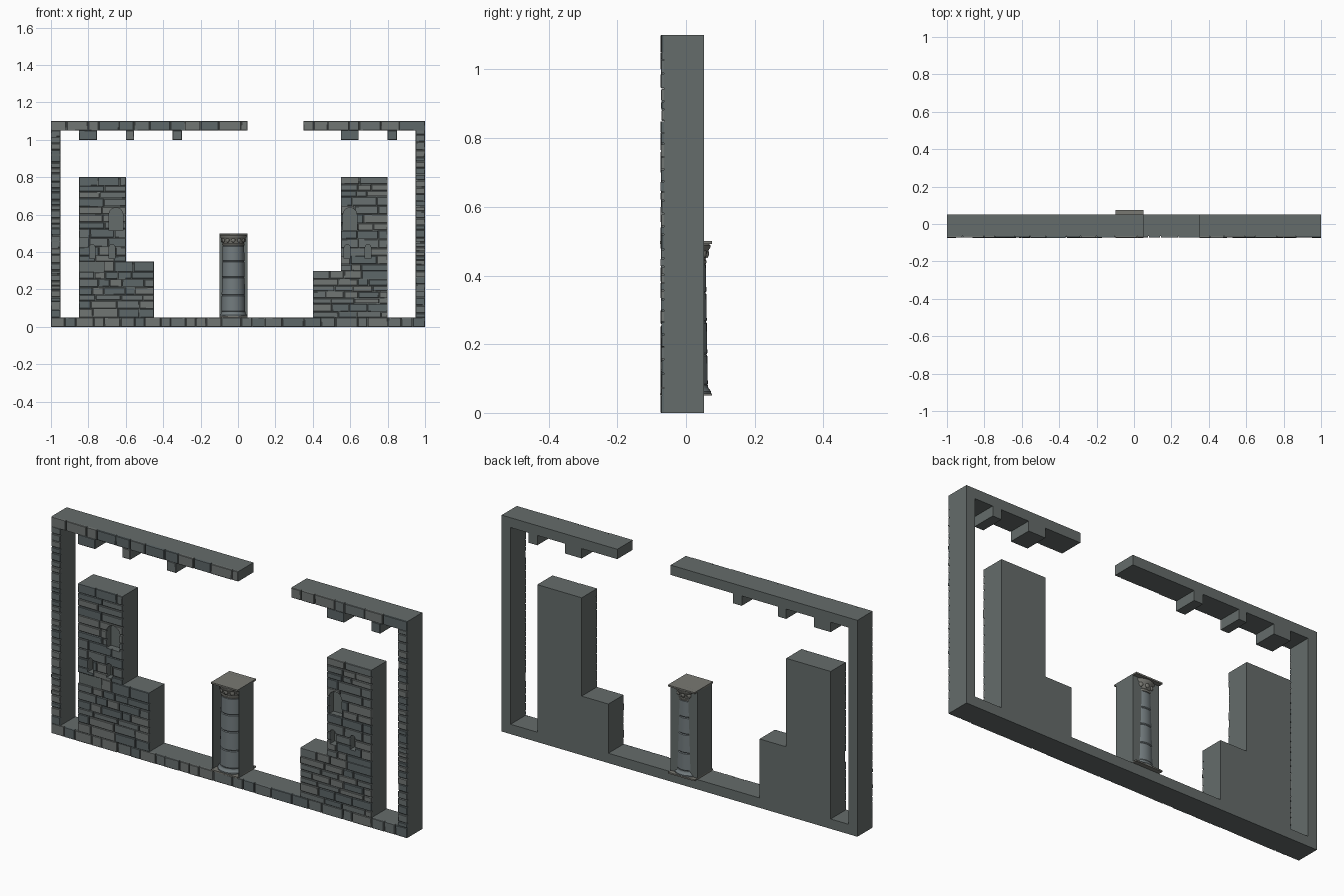
import bpy, bmesh, math, random
from mathutils import Matrix, Vector

if "Cube" in bpy.data.objects:
    bpy.data.objects.remove(bpy.data.objects["Cube"])

random.seed(7)
FRONT, BACK, FACE = -0.064, 0.052, -0.074   # body front, body back, stone face


def material(name, col):
    m = bpy.data.materials.new(name)
    m.diffuse_color = (*col, 1)
    m.use_nodes = True
    m.node_tree.nodes["Principled BSDF"].inputs["Base Color"].default_value = m.diffuse_color
    return m


STONE = material("dark_stone", (0.13, 0.15, 0.145))
BRICKS = [material("brick_a", (0.14, 0.16, 0.16)),
          material("brick_b", (0.165, 0.18, 0.175)),
          material("brick_c", (0.11, 0.135, 0.14))]
SHAFT = material("column_stone", (0.17, 0.20, 0.21))
CARVED = material("carved_stone", (0.19, 0.19, 0.17))


def finish(bm, name, mats):
    bmesh.ops.recalc_face_normals(bm, faces=bm.faces[:])
    me = bpy.data.meshes.new(name)
    bm.to_mesh(me)
    bm.free()
    for m in mats:
        me.materials.append(m)
    ob = bpy.data.objects.new(name, me)
    bpy.context.collection.objects.link(ob)
    return ob


def prism(bm, outline, y0, y1):
    """Extrude an x,z outline from y0 to y1."""
    face = bm.faces.new([bm.verts.new((x, y0, z)) for x, z in outline])
    ext = bmesh.ops.extrude_face_region(bm, geom=[face])
    vs = [v for v in ext["geom"] if isinstance(v, bmesh.types.BMVert)]
    bmesh.ops.translate(bm, verts=vs, vec=(0, y1 - y0, 0))


def box(bm, x0, x1, y0, y1, z0, z1):
    prism(bm, [(x0, z0), (x1, z0), (x1, z1), (x0, z1)], y0, y1)


def body(name, outline):
    bm = bmesh.new()
    prism(bm, outline, FRONT, BACK)
    return finish(bm, name, [STONE])


def brick(bm, x0, x1, z0, z1):
    """One rough block with a chamfered, slightly uneven face."""
    j = lambda: random.uniform(0.0008, 0.003)
    depth = FACE + random.uniform(0, 0.003)
    rect = [(x0, z0, 1, 1), (x1, z0, -1, 1), (x1, z1, -1, -1), (x0, z1, 1, -1)]
    rings = [[bm.verts.new((x, y, z)) for x, z, _, _ in rect]
             for y in (FRONT + 0.003, depth + 0.002)]
    rings.append([bm.verts.new((x + a * j(), depth, z + b * j()))
                  for x, z, a, b in rect])
    faces = [bm.faces.new(rings[0]), bm.faces.new(rings[2])]
    for lo, hi in zip(rings, rings[1:]):
        for i in range(4):
            k = (i + 1) % 4
            faces.append(bm.faces.new((lo[i], lo[k], hi[k], hi[i])))
    mat = random.randrange(3)
    for f in faces:
        f.material_index = mat


def split(a, b, lo, hi):
    """Random cuts of a..b into pieces between lo and hi long."""
    cuts = [a]
    while b - cuts[-1] > hi:
        cuts.append(cuts[-1] + random.uniform(lo, hi))
    if len(cuts) > 1 and b - cuts[-1] < lo * 0.5:
        cuts.pop()
    return cuts + [b]


def masonry(name, areas):
    """Fill x0,x1,z0,z1 areas with courses of bricks."""
    bm = bmesh.new()
    for x0, x1, z0, z1, row, length in areas:
        rows = split(z0, z1, *row)
        for a, b in zip(rows, rows[1:]):
            cols = split(x0, x1, *length)
            for c, d in zip(cols, cols[1:]):
                g = [random.uniform(0.0008, 0.003) for _ in range(4)]
                brick(bm, c + (g[0] if c > x0 else 0), d - (g[1] if d < x1 else 0),
                      a + (g[2] if a > z0 else 0), b - (g[3] if b < z1 else 0))
    return finish(bm, name, BRICKS)


def cut_windows(name, objects, windows):
    """Recess round-topped windows given as x0,x1,z0,z1."""
    bm = bmesh.new()
    for x0, x1, z0, z1 in windows:
        r, cx = (x1 - x0) / 2, (x0 + x1) / 2
        arch = [(cx + r * math.cos(math.pi * i / 10), z1 - r + r * math.sin(math.pi * i / 10))
                for i in range(11)]
        prism(bm, [(x0, z0), (x1, z0)] + arch, -0.2, -0.035)
    cutter = finish(bm, name, [STONE])
    cutter.hide_render = True
    cutter.hide_viewport = True
    cutter.display_type = 'WIRE'
    for ob in objects:
        mod = ob.modifiers.new("windows", 'BOOLEAN')
        mod.operation, mod.solver, mod.object = 'DIFFERENCE', 'EXACT', cutter


# Outer frame: open at the top, with short blocks hanging under the beams
left_teeth = [(-0.85, -0.755), (-0.60, -0.555), (-0.35, -0.30)]
right_teeth = [(0.55, 0.645), (0.80, 0.85)]


def underside(teeth):
    pts = []
    for a, b in teeth:
        pts += [(a, 1.05), (a, 1.0), (b, 1.0), (b, 1.05)]
    return pts


body("frame", [(-1, 0), (1, 0), (1, 1.1), (0.35, 1.1), (0.35, 1.05)]
     + underside(right_teeth)
     + [(0.95, 1.05), (0.95, 0.05), (-0.95, 0.05), (-0.95, 1.05)]
     + underside(left_teeth) + [(0.05, 1.05), (0.05, 1.1), (-1, 1.1)])

beam = ((0.05, 0.06), (0.05, 0.12))
post = ((0.022, 0.045), (0.025, 0.06))
masonry("frame_bricks",
        [(-1, 1, 0, 0.05, *beam), (-1, 0.05, 1.05, 1.1, *beam), (0.35, 1, 1.05, 1.1, *beam),
         (-1, -0.95, 0.05, 1.05, *post), (0.95, 1, 0.05, 1.05, *post)]
        + [(a, b, 1.0, 1.05, *beam) for a, b in left_teeth + right_teeth])

# Stepped towers with arched windows
wall = ((0.028, 0.05), (0.05, 0.14))
left = body("left_tower", [(-0.85, 0.05), (-0.45, 0.05), (-0.45, 0.35),
                           (-0.60, 0.35), (-0.60, 0.80), (-0.85, 0.80)])
left_bricks = masonry("left_tower_bricks", [(-0.85, -0.45, 0.05, 0.35, *wall),
                                            (-0.85, -0.60, 0.35, 0.80, *wall)])
cut_windows("left_window_cutter", [left, left_bricks],
            [(-0.69, -0.615, 0.515, 0.637), (-0.795, -0.765, 0.365, 0.44),
             (-0.69, -0.658, 0.365, 0.44)])

right = body("right_tower", [(0.40, 0.05), (0.80, 0.05), (0.80, 0.80),
                             (0.55, 0.80), (0.55, 0.30), (0.40, 0.30)])
right_bricks = masonry("right_tower_bricks", [(0.40, 0.80, 0.05, 0.30, *wall),
                                              (0.55, 0.80, 0.30, 0.80, *wall)])
cut_windows("right_window_cutter", [right, right_bricks],
            [(0.562, 0.635, 0.515, 0.637), (0.568, 0.60, 0.365, 0.44),
             (0.68, 0.71, 0.365, 0.44)])

# Open-fronted niche around the column
CX, T = -0.025, 0.003
bm = bmesh.new()
box(bm, -0.1, -0.1 + T, FRONT, BACK, 0.05, 0.5)
box(bm, 0.05 - T, 0.05, FRONT, BACK, 0.05, 0.5)
box(bm, -0.1 + T, 0.05 - T, BACK - T, BACK, 0.05, 0.5)
finish(bm, "niche", [STONE])

# Square slabs above and below the column
bm = bmesh.new()
box(bm, -0.1, 0.05, -0.075, 0.075, 0.492, 0.5)
box(bm, -0.1, 0.05, -0.075, 0.075, 0.05, 0.057)
finish(bm, "column_slabs", [CARVED])


def lathe(name, profile, mat, n=32):
    bm = bmesh.new()
    rings = [[bm.verts.new((CX + r * math.cos(math.tau * i / n),
                            r * math.sin(math.tau * i / n), z)) for i in range(n)]
             for r, z in profile]
    for lo, hi in zip(rings, rings[1:]):
        for i in range(n):
            k = (i + 1) % n
            bm.faces.new((lo[i], lo[k], hi[k], hi[i])).smooth = True
    bm.faces.new(rings[0])
    bm.faces.new(rings[-1])
    ob = finish(bm, name, [mat])
    bpy.context.view_layer.objects.active = ob
    ob.select_set(True)
    bpy.ops.object.shade_smooth_by_angle(angle=math.radians(35))
    ob.select_set(False)


# Tapering shaft of stacked drums with grooved joints
joints = [0.08, 0.17, 0.265, 0.35, 0.435]
profile = []
for a, b in zip(joints, joints[1:]):
    ra, rb = (0.0635 - 0.016 * (z - 0.08) for z in (a, b))
    profile += [(ra - 0.003, a), (ra, a + 0.004), (rb, b - 0.004), (rb - 0.003, b)]
lathe("column_shaft", profile, SHAFT)
lathe("column_base", [(0.073, 0.057), (0.073, 0.063), (0.067, 0.07), (0.064, 0.075),
                      (0.064, 0.081)], SHAFT)
lathe("column_capital", [(0.058, 0.434), (0.060, 0.438), (0.060, 0.443), (0.057, 0.447),
                         (0.060, 0.46), (0.066, 0.474), (0.072, 0.483), (0.072, 0.488),
                         (0.066, 0.492)], CARVED)

# Ring of carved leaves on the capital
bm = bmesh.new()
for i in range(12):
    a = math.tau * i / 12
    bmesh.ops.create_icosphere(
        bm, subdivisions=2, radius=1,
        matrix=Matrix.Translation((CX + 0.061 * math.cos(a), 0.061 * math.sin(a), 0.464))
        @ Matrix.Rotation(a, 4, 'Z') @ Matrix.Diagonal(Vector((0.006, 0.011, 0.013, 1))))
for f in bm.faces:
    f.smooth = True
finish(bm, "capital_leaves", [CARVED])
